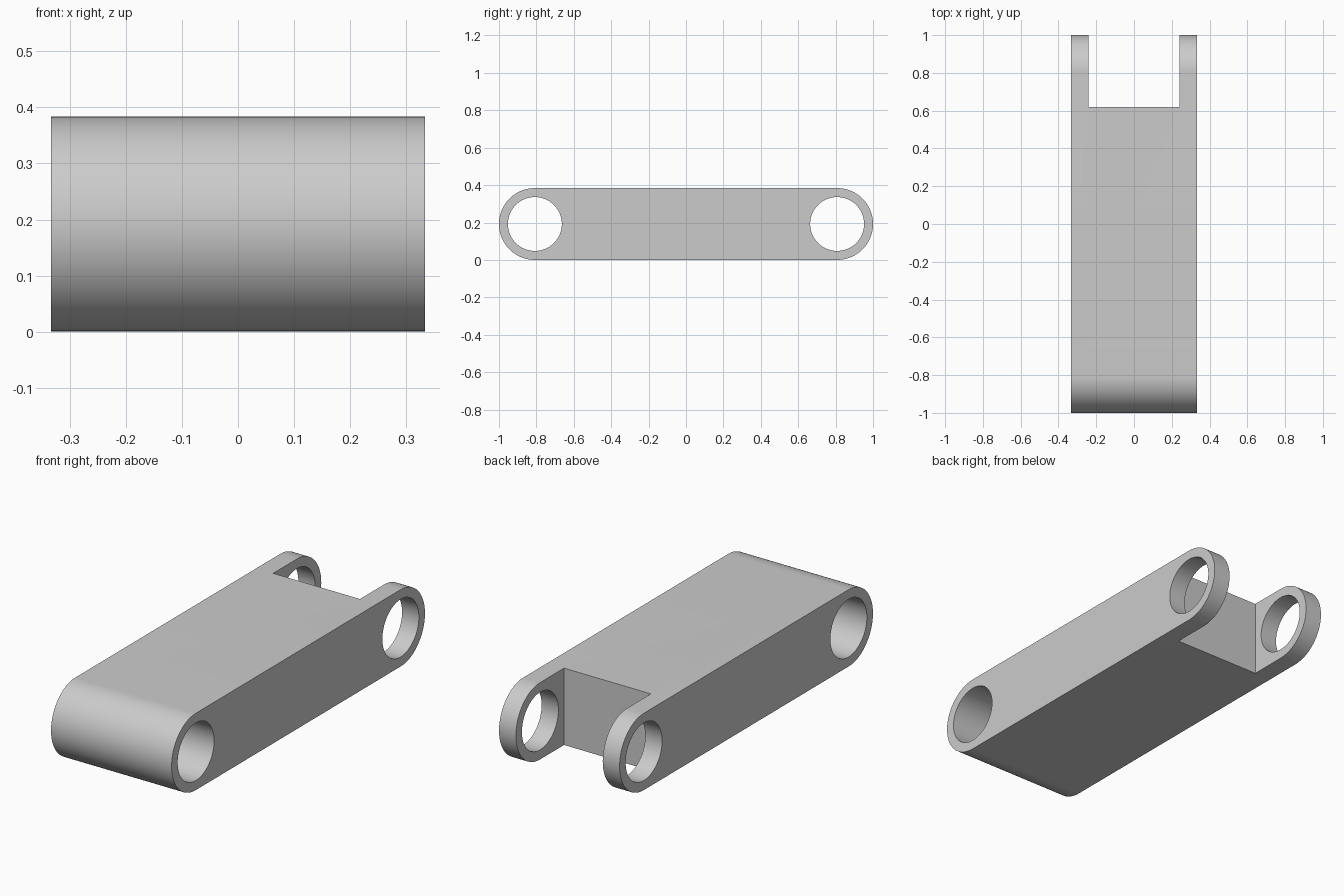
import bpy
import bmesh
from math import pi, sin, cos, radians
from mathutils import Matrix

cube = bpy.data.objects.get("Cube")
if cube:
    bpy.data.objects.remove(cube, do_unlink=True)

# Main dimensions
HALF_WIDTH = 0.333
RADIUS = 0.192
PIVOT_Y = 1 - RADIUS
HOLE_RADIUS = 0.144
SLOT_HALF = 0.24
SLOT_START = 0.62
SEGMENTS = 48

grey = bpy.data.materials.new("light grey")
grey.use_nodes = True
grey.diffuse_color = (0.6, 0.6, 0.6, 1)
grey.node_tree.nodes["Principled BSDF"].inputs["Base Color"].default_value = grey.diffuse_color


def make_object(name, bm):
    bmesh.ops.recalc_face_normals(bm, faces=bm.faces)
    mesh = bpy.data.meshes.new(name)
    bm.to_mesh(mesh)
    bm.free()
    mesh.materials.append(grey)
    obj = bpy.data.objects.new(name, mesh)
    bpy.context.collection.objects.link(obj)
    return obj


def extrude_profile(name, points, half):
    """Extrude a (y, z) outline along x, symmetric about x = 0."""
    bm = bmesh.new()
    face = bm.faces.new([bm.verts.new((-half, y, z)) for y, z in points])
    result = bmesh.ops.extrude_face_region(bm, geom=[face])
    verts = [v for v in result["geom"] if isinstance(v, bmesh.types.BMVert)]
    bmesh.ops.translate(bm, verts=verts, vec=(2 * half, 0, 0))
    return make_object(name, bm)


def arc(y, radius, start, sweep, count):
    angles = [start + sweep * i / count for i in range(count + 1)]
    return [(y + radius * cos(a), RADIUS + radius * sin(a)) for a in angles]


# Round-ended link body
outline = (arc(PIVOT_Y, RADIUS, -pi / 2, pi, SEGMENTS)
           + arc(-PIVOT_Y, RADIUS, pi / 2, pi, SEGMENTS))
link = extrude_profile("link_body", outline, HALF_WIDTH)

# Pin holes through both ends
cutters = []
for name, y in (("front_hole_cutter", -PIVOT_Y), ("back_hole_cutter", PIVOT_Y)):
    circle = arc(y, HOLE_RADIUS, 0, 2 * pi, 2 * SEGMENTS)[:-1]
    cutters.append(extrude_profile(name, circle, HALF_WIDTH + 0.1))

# Slot that leaves two fork arms at the back
slot = [(SLOT_START, -0.1), (1.2, -0.1), (1.2, 0.5), (SLOT_START, 0.5)]
cutters.append(extrude_profile("fork_slot_cutter", slot, SLOT_HALF))

bpy.ops.object.select_all(action="DESELECT")
bpy.context.view_layer.objects.active = link
link.select_set(True)
for cutter in cutters:
    cutter.hide_render = True
    cut = link.modifiers.new(cutter.name, "BOOLEAN")
    cut.operation = "DIFFERENCE"
    cut.solver = "EXACT"
    cut.object = cutter
    bpy.ops.object.modifier_apply(modifier=cut.name)
    bpy.data.objects.remove(cutter, do_unlink=True)

# Smooth rounds with crisp rims
bpy.ops.object.shade_smooth_by_angle(angle=radians(30))
